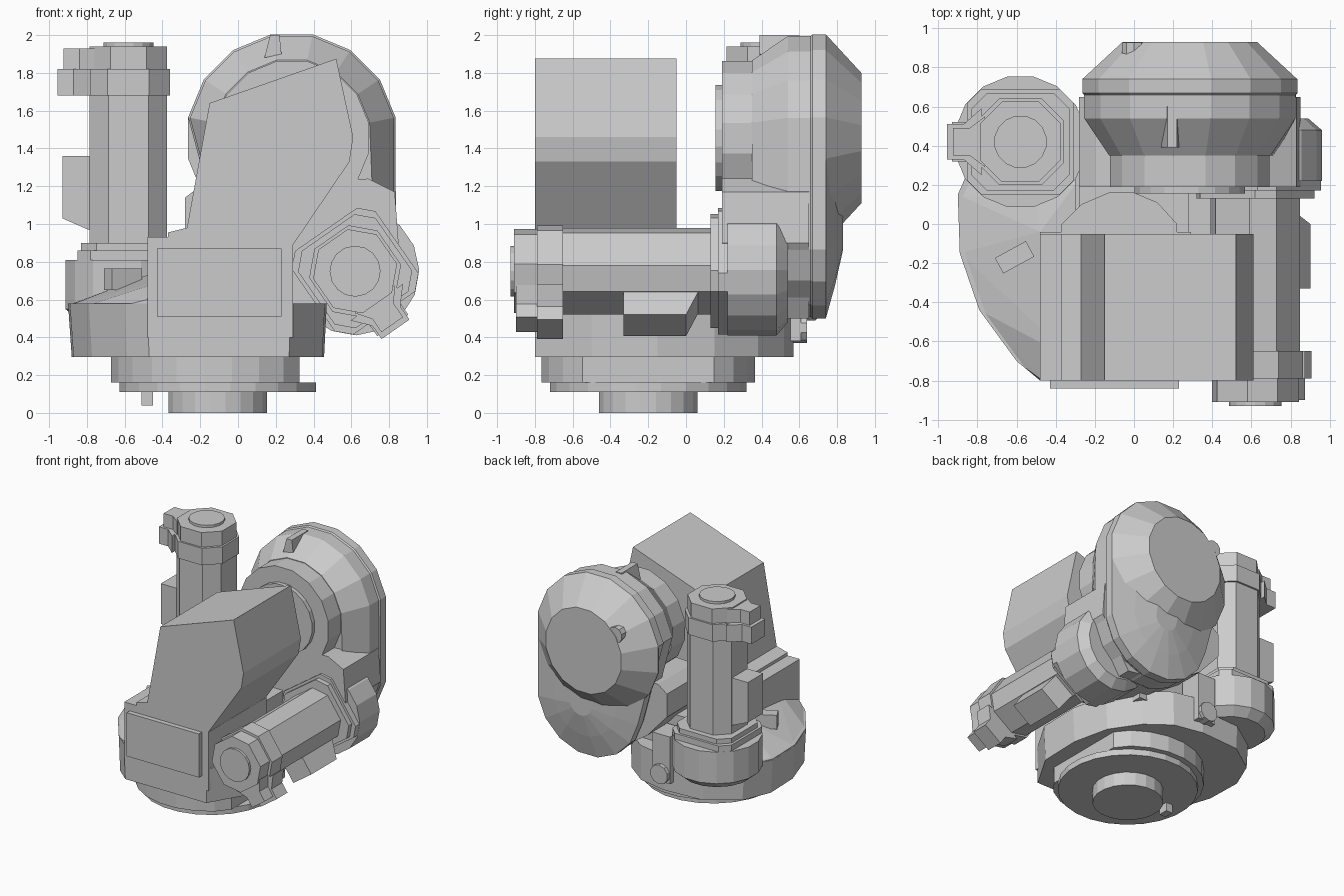
import bpy, bmesh
from math import cos, sin, pi
from mathutils import Matrix

if "Cube" in bpy.data.objects:
    bpy.data.objects.remove(bpy.data.objects["Cube"])

IDENT = Matrix.Identity(4)


def finish(name, bm, mat):
    bmesh.ops.recalc_face_normals(bm, faces=bm.faces)
    me = bpy.data.meshes.new(name)
    bm.to_mesh(me)
    bm.free()
    me.transform(mat)
    ob = bpy.data.objects.new(name, me)
    bpy.context.collection.objects.link(ob)
    return ob


def place(p, axis, h):
    """2D profile point to 3D: axis z uses (x, y), axis y uses (x, z)."""
    return (p[0], p[1], h) if axis == 'z' else (p[0], h, p[1])


def loft(name, rings, axis='z', mat=IDENT):
    """rings: list of (height, profile) with equal point counts, capped."""
    bm = bmesh.new()
    loops = [[bm.verts.new(place(p, axis, h)) for p in prof] for h, prof in rings]
    n = len(loops[0])
    for a, b in zip(loops, loops[1:]):
        for i in range(n):
            j = (i + 1) % n
            bm.faces.new((a[i], a[j], b[j], b[i]))
    bm.faces.new(loops[0])
    bm.faces.new(loops[-1])
    return finish(name, bm, mat)


def prism(name, prof, a, b, axis='z', mat=IDENT):
    return loft(name, [(a, prof), (b, prof)], axis, mat)


def box(name, x0, x1, y0, y1, z0, z1, mat=IDENT):
    return prism(name, [(x0, y0), (x1, y0), (x1, y1), (x0, y1)], z0, z1, 'z', mat)


def hull(name, pts):
    bm = bmesh.new()
    for p in pts:
        bm.verts.new(p)
    bmesh.ops.convex_hull(bm, input=bm.verts)
    return finish(name, bm, IDENT)


def circle(cx, cy, r, n=16):
    return [(cx + r * cos(2 * pi * (i + .5) / n), cy + r * sin(2 * pi * (i + .5) / n))
            for i in range(n)]


def chamfered(h, c):
    """Square of half width h with corners cut by c."""
    return [(h, -h + c), (h, h - c), (h - c, h), (-h + c, h),
            (-h, h - c), (-h, -h + c), (-h + c, -h), (h - c, -h)]


def egg(high, low, r):
    """Slot shape: half circle r around high, smaller half circle around low."""
    return circle(*high, r)[:8] + circle(*low, r * .83)[8:]


# Base: output shaft, flange, stepped ring
BX, BY = -.107, -.2
prism("output_shaft", circle(BX, BY, .265, 20), 0, .11)
prism("base_flange", circle(BX, BY, .525, 24), .11, .16)
prism("base_ring", [(min(x, .325), y) for x, y in circle(BX, BY, .57, 24)], .16, .30)
box("locating_pin", -.51, -.45, -.24, -.16, .04, .12)

# Base housing with slightly tapered walls
left_edge = [(-.8, .38), (-.9, .15), (-.89, -.15), (-.79, -.44), (-.6, -.7), (-.48, -.8)]
outline = left_edge + [(.28, -.8), (.46, -.5), (.47, -.15), (.4, .15), (.24, .38),
                       (.05, .52), (-.2, .57), (-.55, .55)]
lower = [(BX + (x - BX) * .975, y) for x, y in outline]
loft("base_housing", [(.295, lower), (.58, outline)])
hull("housing_slope", [(x, y, .57) for x, y in left_edge]
     + [(-.3, -.8, .57), (-.3, .4, .57), (-.48, -.79, .60), (-.48, -.04, .73),
        (-.3, -.7, .73), (-.3, .2, .73), (-.5, .1, .71)])
box("housing_block", -.48, .29, -.8, -.04, .4, .885)
prism("rear_web", [(-.37, -.1), (.22, -.1), (.22, 0), (.12, .11), (0, .16),
                   (-.13, .16), (-.27, .1), (-.37, 0)], .5, .88)
box("rear_neck", -.28, .28, -.05, .4, .5, .85)
box("cover_plate", -.43, .23, -.84, -.79, .51, .87)
lug_turn = Matrix.Translation((-.61, -.17, 0)) @ Matrix.Rotation(.5, 4, 'Z')
box("housing_lug", -.09, .09, -.045, .045, .65, .765, lug_turn)

# Tall front fairing
prism("front_fairing", [(-.48, .88), (-.48, .93), (-.37, .93), (-.37, .955), (-.27, .98),
                        (-.15, 1.64), (.52, 1.875), (.61, 1.46), (.59, 1.33),
                        (.285, .88)], -.8, -.05, 'y')

# Rear arm housing: slot-shaped shell with domed lower end and upper drum
TOP, LOW = (.285, 1.455), (.38, .955)
loft("arm_shell", [(y, egg(TOP, LOW, r)) for y, r in
                   [(.35, .42), (.54, .55), (.66, .55), (.67, .56), (.74, .56),
                    (.79, .34), (.83, .12)]], 'y')
loft("arm_drum", [(.73, circle(*TOP, .56)), (.74, circle(*TOP, .56)),
                  (.93, circle(*TOP, .35))], 'y')
prism("arm_collar", circle(*TOP, .415), .19, .37, 'y')
prism("arm_hub", circle(*TOP, .285, 20), .155, .2, 'y')
prism("arm_lower_body", [(-.28, 1.14), (-.2, 1.2), (.69, 1.24), (.83, 1.17), (.85, .9),
                         (.6, .5), (.2, .55), (-.1, .75), (-.28, .95)], .19, .65, 'y')
prism("drum_plug", circle(0, 1.66, .065, 10), .8, .928, 'y')
prism("shell_lug", [(.14, 1.88), (.23, 1.9), (.22, 2.0), (.17, 2.0)], .39, .6, 'y')

# Small connector at the back of the base
box("rear_connector_box", -.28, -.12, .42, .61, .38, .77)
prism("rear_connector_plug", circle(-.2, .45, .08, 10), .48, .64, 'y')


def motor(tag, m):
    """Motor standing on local z=0, its gearbox below, connector towards -x."""
    loft(tag + "_gearbox", [(-.32, circle(0, 0, .27)), (-.26, circle(0, 0, .34)),
                            (0, circle(0, 0, .34))], 'z', m)
    prism(tag + "_flange_lower", chamfered(.27, .07), 0, .05, 'z', m)
    prism(tag + "_flange_upper", chamfered(.25, .08), .05, .09, 'z', m)
    prism(tag + "_body", chamfered(.205, .1), .09, .87, 'z', m)
    prism(tag + "_head_lower", chamfered(.22, .11), .87, 1.01, 'z', m)
    prism(tag + "_head_upper", chamfered(.205, .11), 1.01, 1.13, 'z', m)
    prism(tag + "_end_cap", circle(0, 0, .135), 1.13, 1.15, 'z', m)
    prism(tag + "_plug_lower", [(-.375, -.09), (-.29, -.09), (-.2, -.17), (-.2, .17),
                                (-.29, .09), (-.375, .09)], .87, 1.01, 'z', m)
    prism(tag + "_plug_upper", [(-.345, -.07), (-.26, -.07), (-.18, -.13), (-.18, .13),
                                (-.26, .07), (-.345, .07)], 1.01, 1.12, 'z', m)
    prism(tag + "_terminal_box", [(-.19, .15), (-.19, .55), (-.35, .55), (-.35, .22)],
          -.1, .1, 'y', m)


# Upright motor at back left, lying motor along the right side
motor("upright_motor", Matrix.Translation((-.58, .42, .81)))
turn = Matrix(((-.57, -.82, 0), (0, 0, -1), (.82, -.57, 0))).to_4x4()
motor("side_motor", Matrix.Translation((.62, .22, .75)) @ turn)
